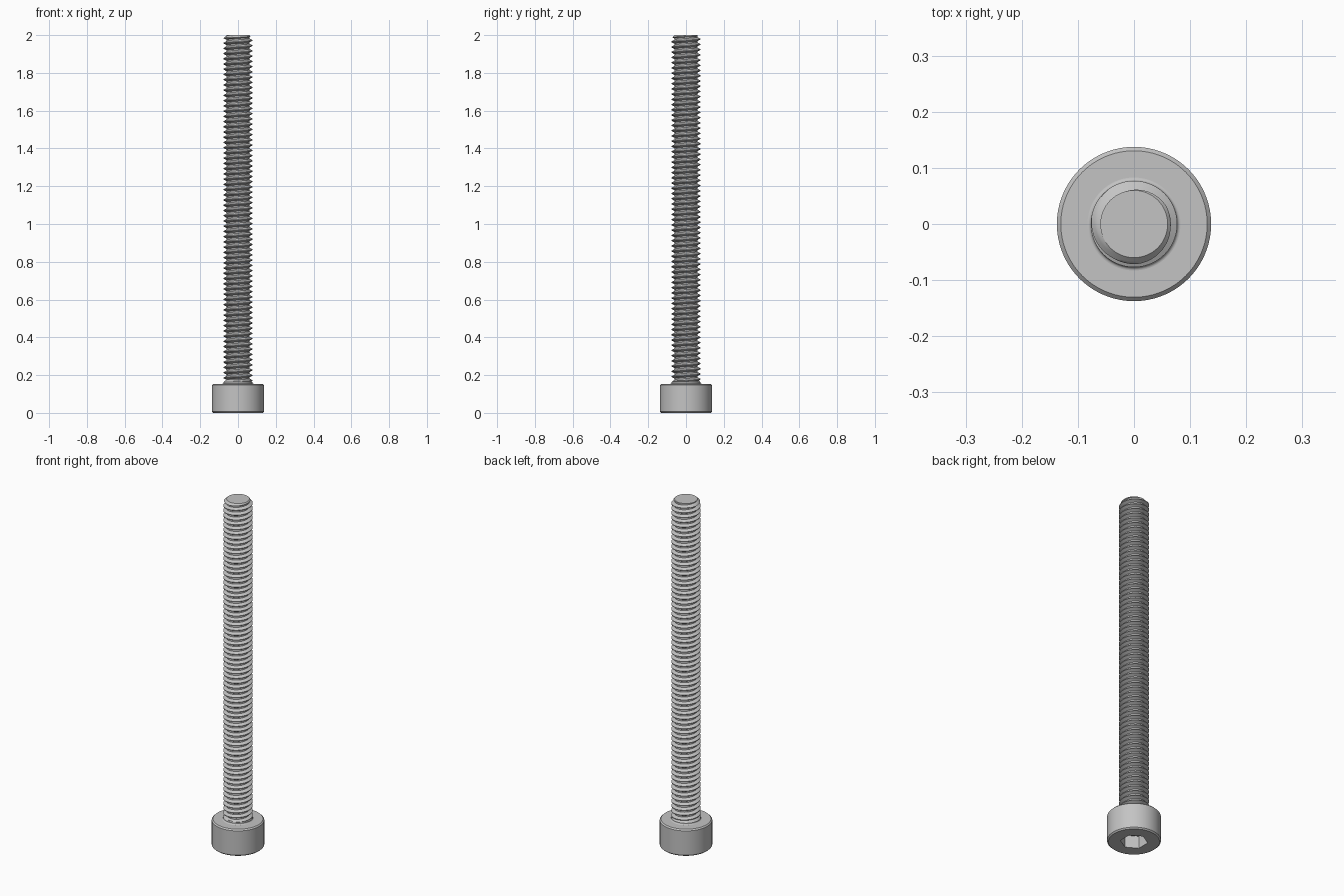
import bpy, bmesh, math

if "Cube" in bpy.data.objects:
    bpy.data.objects.remove(bpy.data.objects["Cube"])

steel = bpy.data.materials.new("grey steel")
steel.use_nodes = True
GREY = (0.55, 0.55, 0.55, 1)
steel.diffuse_color = GREY
steel.node_tree.nodes["Principled BSDF"].inputs["Base Color"].default_value = GREY

TOP = 2.0
HEAD_TOP = 0.154
HEAD_R = 0.1375
CHAMFER = 0.007
CREST, ROOT = 0.077, 0.06
PITCH = 0.0277
SEGMENTS = 72


def finish(bm, name):
    """Turn a bmesh into a shaded object with the steel material."""
    bmesh.ops.recalc_face_normals(bm, faces=bm.faces)
    mesh = bpy.data.meshes.new(name)
    bm.to_mesh(mesh)
    bm.free()
    mesh.materials.append(steel)
    obj = bpy.data.objects.new(name, mesh)
    bpy.context.collection.objects.link(obj)
    bpy.ops.object.select_all(action="DESELECT")
    obj.select_set(True)
    bpy.context.view_layer.objects.active = obj
    bpy.ops.object.shade_smooth_by_angle(angle=math.radians(30))
    return obj


def hexagon(apothem):
    """Radius of a hexagon with corners on the y axis, by angle."""
    def radius(a):
        return apothem / math.cos((a + math.pi / 6) % (math.pi / 3) - math.pi / 6)
    return radius


def lathe(name, profile):
    """Spin (radius, z) pairs; a radius may be a function of the angle."""
    bm = bmesh.new()
    rings = []
    for radius, z in profile:
        ring = []
        for k in range(SEGMENTS):
            a = math.tau * k / SEGMENTS
            r = radius(a) if callable(radius) else radius
            ring.append(bm.verts.new((r * math.cos(a), r * math.sin(a), z)))
        rings.append(ring)
    for low, high in zip(rings, rings[1:]):
        for k in range(SEGMENTS):
            n = (k + 1) % SEGMENTS
            bm.faces.new((low[k], low[n], high[n], high[k]))
    bm.faces.new(rings[0])
    bm.faces.new(rings[-1])
    return finish(bm, name)


# Cylindrical head with chamfered rims and a hexagonal socket underneath
socket = hexagon(0.0615)
lathe("socket_head", [
    (socket, 0.07),
    (socket, 0),
    (HEAD_R - CHAMFER, 0),
    (HEAD_R, CHAMFER),
    (HEAD_R, HEAD_TOP - CHAMFER),
    (HEAD_R - CHAMFER, HEAD_TOP),
    (ROOT, HEAD_TOP),
])

# Small filleted collar where the shank meets the head
fillet = 0.006
arc = [math.radians(d) for d in range(0, 91, 18)]
lathe("collar", [(ROOT, HEAD_TOP)]
      + [(CREST + fillet * (1 - math.sin(a)), HEAD_TOP + fillet * (1 - math.cos(a))) for a in arc]
      + [(CREST, HEAD_TOP + 0.009), (ROOT, HEAD_TOP + 0.022)])


def thread_radius(t):
    """Trapezoid tooth: flat root, flank, flat crest, flank."""
    flank = 5 / 16
    rise = min(1, max(0, (t - 1 / 4) / flank))
    fall = min(1, max(0, (1 - t) / flank))
    return ROOT + (CREST - ROOT) * min(rise, fall)


# Right-handed threaded shank, tapered at both ends
steps = [0, 1 / 4, 17 / 48, 22 / 48, 9 / 16, 11 / 16, 38 / 48, 43 / 48]
turns = math.ceil((TOP - HEAD_TOP) / PITCH) + 3
bm = bmesh.new()
columns = []
for k in range(SEGMENTS):
    a = math.tau * k / SEGMENTS
    column = []
    for turn in range(turns):
        for t in steps:
            z = HEAD_TOP + PITCH * (turn - 2 + t + k / SEGMENTS)
            z = min(TOP, max(HEAD_TOP, z))
            r = min(thread_radius(t), ROOT + min(TOP - z, z - HEAD_TOP))
            column.append(bm.verts.new((r * math.cos(a), r * math.sin(a), z)))
    columns.append(column)
for k in range(SEGMENTS):
    here = columns[k]
    # The last column joins the first one a full turn higher
    there = columns[k + 1] if k + 1 < SEGMENTS else columns[0][len(steps):]
    for j in range(len(there) - 1):
        bm.faces.new((here[j], there[j], there[j + 1], here[j + 1]))
bmesh.ops.remove_doubles(bm, verts=bm.verts, dist=0.00001)
bmesh.ops.holes_fill(bm, edges=[e for e in bm.edges if e.is_boundary], sides=0)
finish(bm, "threaded_shank")
